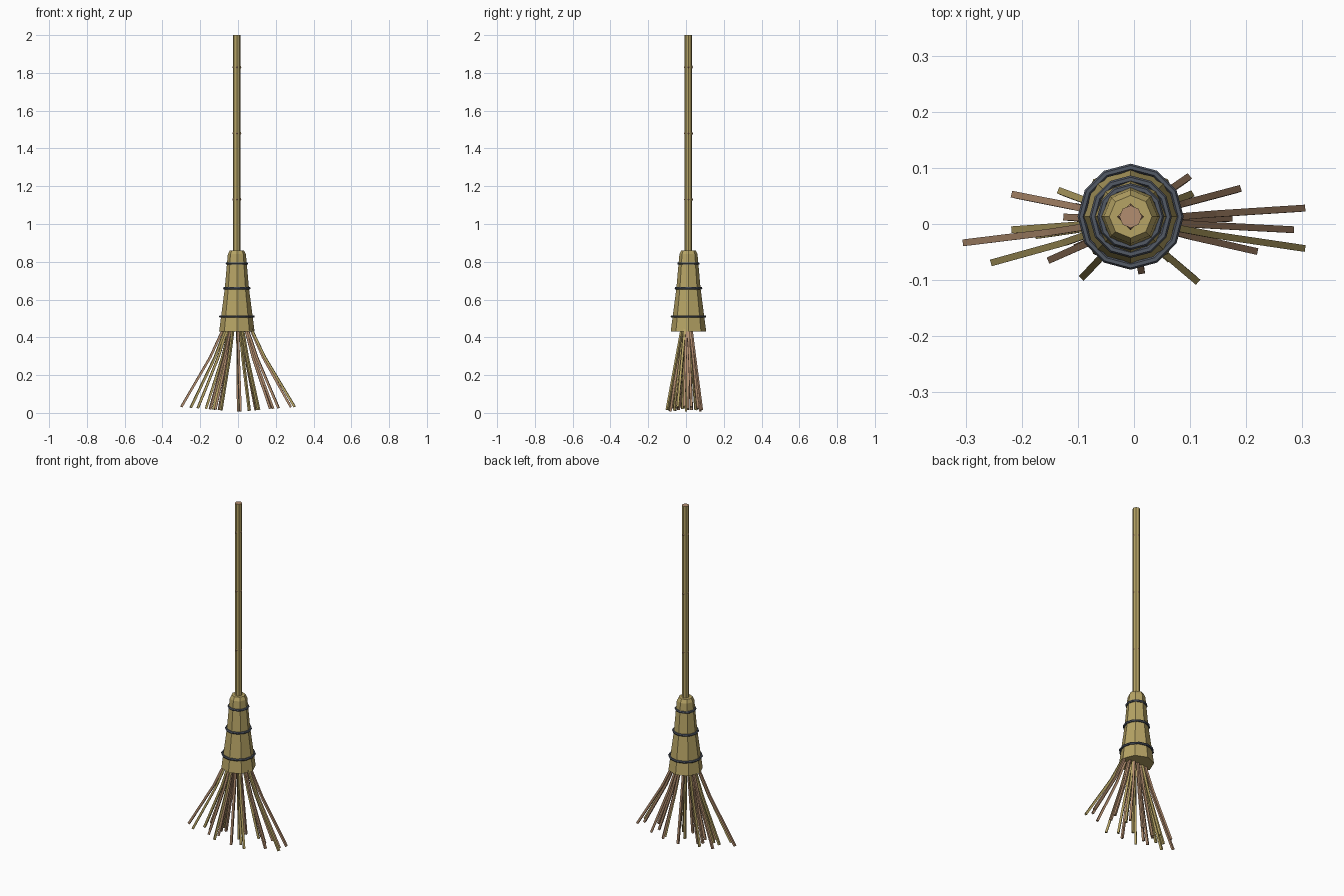
import bpy, bmesh, math
from mathutils import Vector

if "Cube" in bpy.data.objects:
    bpy.data.objects.remove(bpy.data.objects["Cube"])

CX, CY = -0.006, 0.013   # axis of handle and head


def material(name, rgb):
    m = bpy.data.materials.new(name)
    m.diffuse_color = (*rgb, 1)
    m.use_nodes = True
    m.node_tree.nodes["Principled BSDF"].inputs["Base Color"].default_value = m.diffuse_color
    return m


straw = material("straw_gold", (0.47, 0.37, 0.13))
wood = material("pale_wood", (0.45, 0.27, 0.16))
iron = material("dark_iron", (0.085, 0.10, 0.13))


def finish(name, bm, mats):
    bmesh.ops.recalc_face_normals(bm, faces=bm.faces)
    me = bpy.data.meshes.new(name)
    bm.to_mesh(me)
    bm.free()
    for m in mats:
        me.materials.append(m)
    ob = bpy.data.objects.new(name, me)
    bpy.context.collection.objects.link(ob)
    return ob


def loft(bm, rings):
    """Skin a list of vertex rings and cap both ends."""
    loops = [[bm.verts.new(p) for p in r] for r in rings]
    n = len(loops[0])
    for a, b in zip(loops, loops[1:]):
        for i in range(n):
            j = (i + 1) % n
            bm.faces.new((a[i], a[j], b[j], b[i]))
    bm.faces.new(loops[0][::-1])
    bm.faces.new(loops[-1])


def turned(name, profile, sides, mats):
    bm = bmesh.new()
    loft(bm, [[(CX + r * math.cos(2 * math.pi * i / sides),
                CY + r * math.sin(2 * math.pi * i / sides), z)
               for i in range(sides)] for r, z in profile])
    return finish(name, bm, mats)


# Handle with pale cut ends
handle = turned("handle", [(0.02, 0.45), (0.02, 2.0)], 8, [straw, wood])
for p in handle.data.polygons:
    if abs(p.normal.z) > 0.9:
        p.material_index = 1

# Knots that just break the handle surface
for k, z in enumerate((1.13, 1.48, 1.83)):
    turned(f"handle_knot_{k + 1}",
           [(0.02, z - 0.008), (0.024, z), (0.02, z + 0.008)], 4, [wood])

# Bound straw head
turned("broom_head", [(0.094, 0.43), (0.064, 0.66), (0.048, 0.84), (0.038, 0.86)],
       8, [straw])

# Binding rings
for k, (z, r) in enumerate(((0.51, 0.088), (0.66, 0.067), (0.79, 0.053))):
    bpy.ops.mesh.primitive_torus_add(major_segments=12, minor_segments=6,
                                     major_radius=r, minor_radius=0.0065,
                                     location=(CX, CY, z))
    ring = bpy.context.object
    ring.name = f"binding_ring_{k + 1}"
    ring.data.materials.append(iron)

# Bristles: tip position on the floor, fanned out from the head
tips = [(0.30, 0.028), (0.28, -0.01), (0.30, -0.043), (0.215, -0.048), (0.185, 0.062),
        (0.11, -0.10), (0.095, 0.082), (0.10, 0.052), (0.17, 0.01), (0.06, -0.06),
        (0.013, -0.083), (0.0, 0.075), (0.008, 0.0), (-0.09, -0.093), (-0.148, -0.063),
        (-0.25, -0.068), (-0.30, -0.033), (-0.213, -0.01), (-0.213, 0.052),
        (-0.13, 0.058), (-0.12, 0.012), (-0.10, 0.03), (-0.17, -0.02), (-0.10, -0.04)]
olive = {2, 5, 7, 9, 12, 13, 15, 17, 19, 22}
for k, (x, y) in enumerate(tips):
    tip = Vector((x, y, 0.007 + 0.025 * abs(x) / 0.3))
    root = Vector((x * 0.24 - 0.004, y * 0.25 + 0.005, 0.45))
    mid = root.lerp(tip, 0.37)
    mid.x -= x * 0.04
    path = [root, mid, tip]
    dirs = [(mid - root).normalized(), (tip - root).normalized(), (tip - mid).normalized()]
    rings = []
    for p, d in zip(path, dirs):
        side = d.cross(Vector((-y, x, 0))).normalized()
        out = d.cross(side)
        rings.append([p + 0.006 * (a * side + b * out)
                      for a, b in ((1, 1), (-1, 1), (-1, -1), (1, -1))])
    bm = bmesh.new()
    loft(bm, rings)
    finish(f"bristle_{k + 1}", bm, [straw if k in olive else wood])
